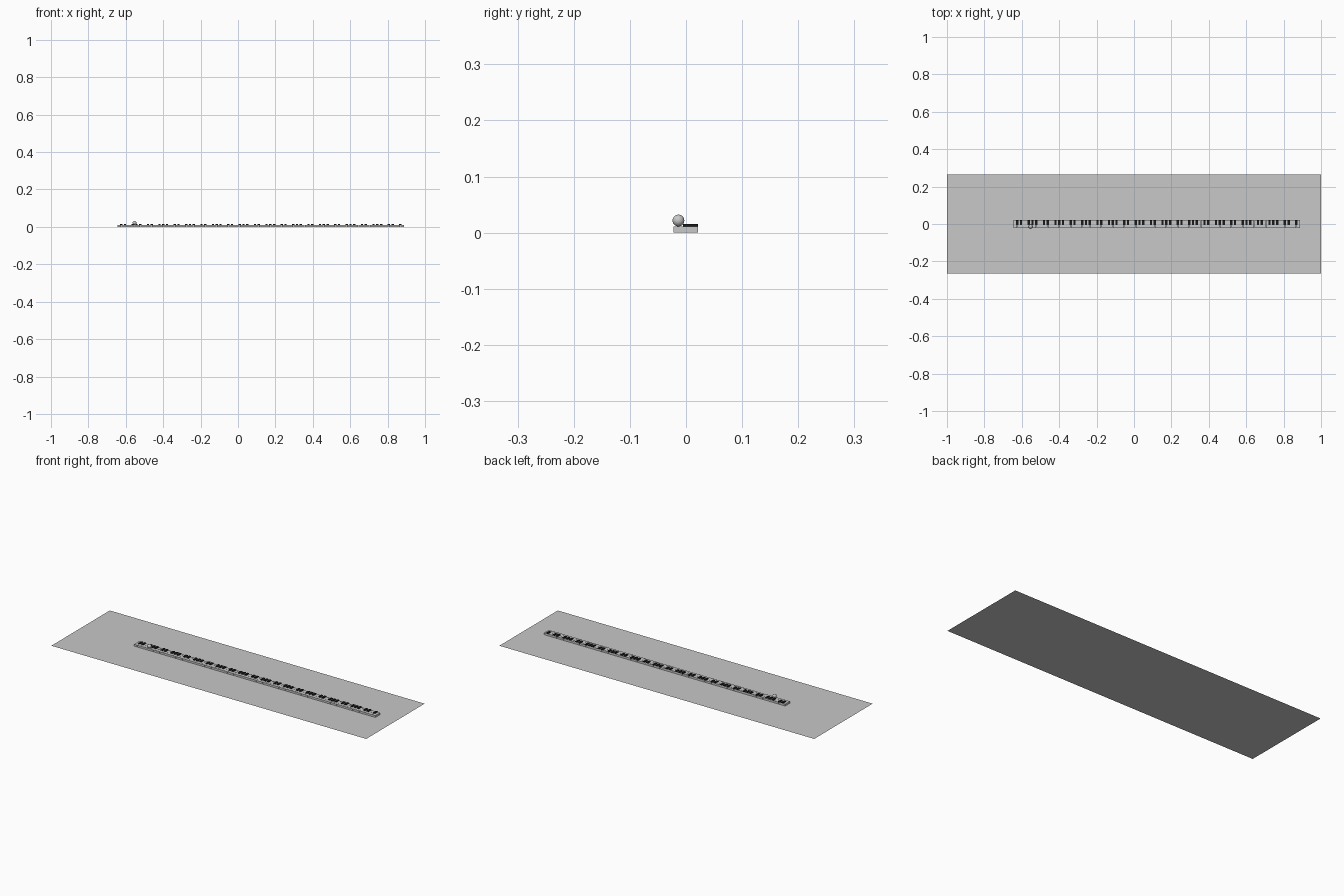
import bpy, bmesh
from mathutils import Matrix

if "Cube" in bpy.data.objects:
    bpy.data.objects.remove(bpy.data.objects["Cube"])

X0, X1 = -0.645, 0.888        # keyboard ends
Y0, Y1 = -0.0225, 0.021       # front and back of the keys
N = 75                        # white keys
PITCH = (X1 - X0) / N


def material(name, r, g, b):
    m = bpy.data.materials.new(name)
    m.diffuse_color = (r, g, b, 1)
    m.use_nodes = True
    m.node_tree.nodes["Principled BSDF"].inputs["Base Color"].default_value = m.diffuse_color
    return m


grey = material("light_grey", 0.58, 0.58, 0.58)
black = material("black", 0.01, 0.01, 0.01)


def finish(bm, name, mat):
    me = bpy.data.meshes.new(name)
    bm.to_mesh(me)
    bm.free()
    ob = bpy.data.objects.new(name, me)
    bpy.context.collection.objects.link(ob)
    me.materials.append(mat)
    return ob


def add_box(bm, x0, x1, y0, y1, z0, z1):
    mat = Matrix.Translation(((x0 + x1) / 2, (y0 + y1) / 2, (z0 + z1) / 2)) \
        @ Matrix.Diagonal((x1 - x0, y1 - y0, z1 - z0, 1))
    bmesh.ops.create_cube(bm, size=1, matrix=mat)


# Thin floor sheet
bm = bmesh.new()
bmesh.ops.create_grid(bm, x_segments=1, y_segments=1, size=1,
                      matrix=Matrix.Diagonal((1, 0.265, 1, 1)))
finish(bm, "floor_sheet", grey)

# White keys, side by side with a hairline gap
bm = bmesh.new()
for i in range(N):
    x = X0 + i * PITCH
    add_box(bm, x + 0.0004, x + PITCH - 0.0004, Y0, Y1, 0.0005, 0.0112)
finish(bm, "white_keys", grey)

# Black keys, in groups of two and three over the gaps
bm = bmesh.new()
for i in range(N - 1):
    if i % 7 not in (2, 6):
        x = X0 + (i + 1) * PITCH
        add_box(bm, x - PITCH * 0.3, x + PITCH * 0.3, -0.005, Y1, 0.0105, 0.0155)
finish(bm, "black_keys", black)

# Ball resting on the fifth white key
bm = bmesh.new()
bmesh.ops.create_uvsphere(bm, u_segments=32, v_segments=16, radius=0.0105,
                          matrix=Matrix.Translation((X0 + 4.5 * PITCH, -0.0135, 0.0217)))
for f in bm.faces:
    f.smooth = True
finish(bm, "ball", grey)
